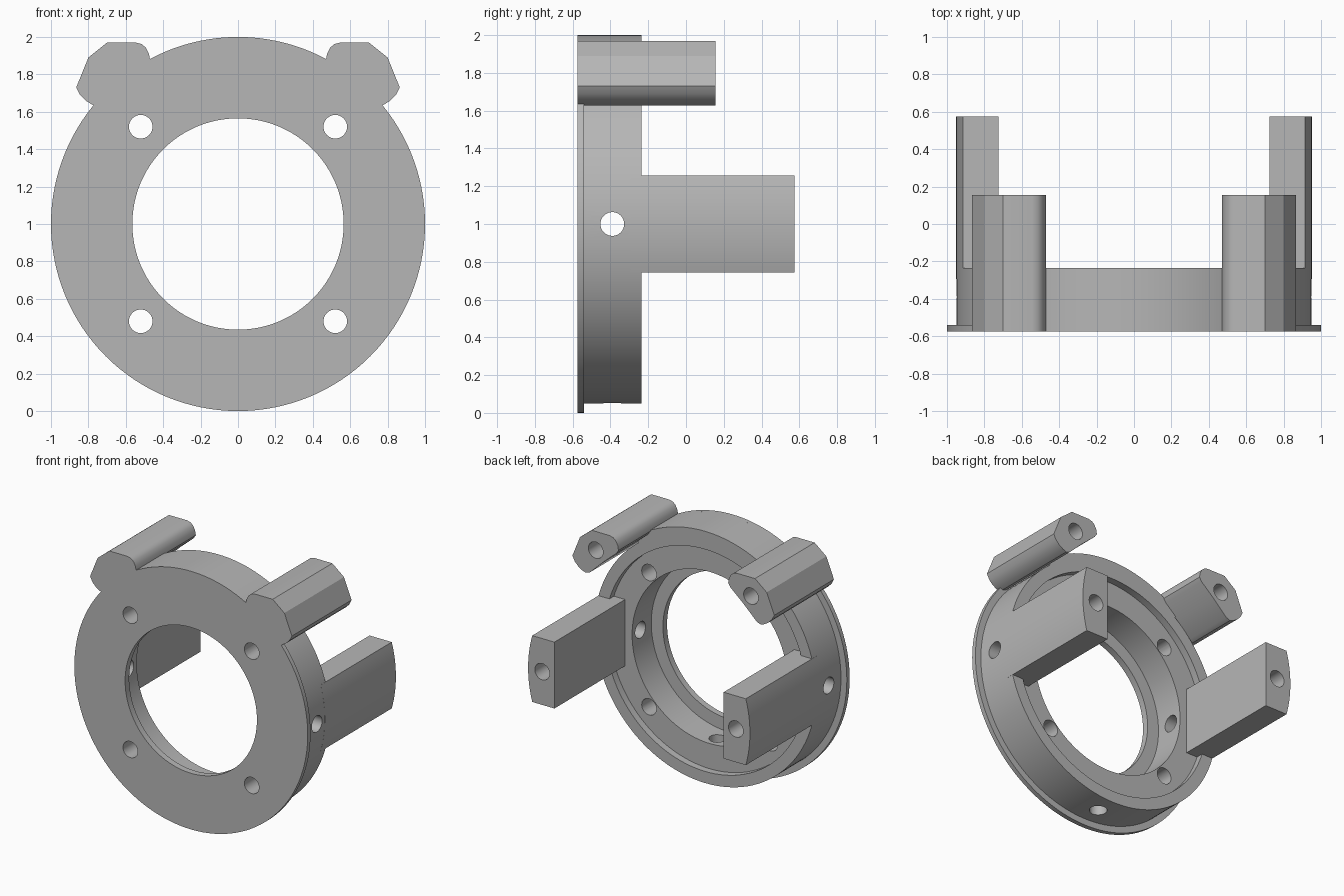
import bpy, bmesh
from math import sin, cos, pi, asin, radians
from mathutils import Matrix, Vector

cube = bpy.data.objects.get("Cube")
if cube:
    bpy.data.objects.remove(cube, do_unlink=True)

grey = bpy.data.materials.new("plain grey")
grey.use_nodes = True
grey.diffuse_color = (0.47, 0.47, 0.47, 1)
grey.node_tree.nodes["Principled BSDF"].inputs["Base Color"].default_value = (0.47, 0.47, 0.47, 1)

FRONT, BACK, AXIS = -0.575, -0.235, 1.0
HOLE = 0.063


def finish(name, bm):
    bmesh.ops.recalc_face_normals(bm, faces=bm.faces)
    mesh = bpy.data.meshes.new(name)
    bm.to_mesh(mesh)
    bm.free()
    mesh.materials.append(grey)
    ob = bpy.data.objects.new(name, mesh)
    bpy.context.collection.objects.link(ob)
    return ob


def lathe(name, profile, steps=128):
    """Revolve a closed (radius, y) profile about the ring axis."""
    bm = bmesh.new()
    rings = [[bm.verts.new((r * cos(2 * pi * i / steps), y, AXIS + r * sin(2 * pi * i / steps)))
              for r, y in profile] for i in range(steps)]
    for i in range(steps):
        a, b = rings[i], rings[(i + 1) % steps]
        for j in range(len(profile)):
            k = (j + 1) % len(profile)
            bm.faces.new((a[j], a[k], b[k], b[j]))
    return finish(name, bm)


def prism(name, outline, y0, y1):
    """Extrude an (x, z) outline along y."""
    bm = bmesh.new()
    face = bm.faces.new([bm.verts.new((x, y0, z)) for x, z in outline])
    new = bmesh.ops.extrude_face_region(bm, geom=[face])["geom"]
    bmesh.ops.translate(bm, vec=(0, y1 - y0, 0), verts=[v for v in new if isinstance(v, bmesh.types.BMVert)])
    return finish(name, bm)


def arc(radius, start, end, count=16):
    return [(radius * cos(start + (end - start) * i / count),
             AXIS + radius * sin(start + (end - start) * i / count)) for i in range(count + 1)]


def drill(ob, holes):
    """Cut round holes given as (centre, direction, length)."""
    bm = bmesh.new()
    for centre, direction, length in holes:
        turn = Vector((0, 0, 1)).rotation_difference(Vector(direction)).to_matrix().to_4x4()
        bmesh.ops.create_cone(bm, cap_ends=True, segments=32, radius1=HOLE, radius2=HOLE,
                              depth=length, matrix=Matrix.Translation(centre) @ turn)
    cutter = finish("hole_cutter", bm)
    cutter.hide_render = True
    mod = ob.modifiers.new("holes", "BOOLEAN")
    mod.operation, mod.solver, mod.object = "DIFFERENCE", "EXACT", cutter
    bpy.context.view_layer.objects.active = ob
    bpy.ops.object.modifier_apply(modifier=mod.name)
    bpy.data.objects.remove(cutter, do_unlink=True)


# Flanged ring with a stepped bore
ring = lathe("flanged_ring", [(0.565, FRONT), (1, FRONT), (1, -0.54), (0.95, -0.54), (0.95, BACK),
                              (0.86, BACK), (0.86, -0.29), (0.665, -0.29), (0.665, -0.525), (0.565, -0.525)])
holes = [((0.52 * sx, -0.4, AXIS + 0.52 * sz), (0, 1, 0), 1) for sx in (-1, 1) for sz in (-1, 1)]
holes += [((0.8 * s, -0.39, AXIS), (1, 0, 0), 0.5) for s in (-1, 1)]
holes.append(((0, -0.39, AXIS - 0.8), (0, 0, 1), 0.5))
drill(ring, holes)
parts = [ring]

# Full-radius crown between the posts
crown = arc(1.0, radians(53), radians(127), 32) + arc(0.9, radians(127), radians(53), 32)
parts.append(prism("crown", crown, FRONT, BACK))

# Rounded posts and flat-sided arms, one of each per side
half = 0.257
swing = asin(half / 0.9505)
post_outline = [(0.47, 1.875), (0.476, 1.91), (0.493, 1.943), (0.515, 1.962), (0.545, 1.97),
                (0.70, 1.97), (0.80, 1.89), (0.865, 1.73), (0.845, 1.69), (0.815, 1.66),
                (0.78, 1.638), (0.75, 1.627), (0.715, 1.64), (0.60, 1.75), (0.49, 1.845)]
arm_outline = [(0.725, AXIS - half)] + arc(0.9505, -swing, swing) + [(0.725, AXIS + half)]
for side, s in (("left", 1), ("right", -1)):
    post = prism(side + "_post", [(s * x, z) for x, z in post_outline], FRONT, 0.155)
    drill(post, [((s * 0.665, 0.155, 1.825), (0, 1, 0), 0.6)])
    arm = prism(side + "_arm", [(s * x, z) for x, z in arm_outline], -0.295, 0.575)
    drill(arm, [((s * 0.83, 0.575, AXIS), (0, 1, 0), 0.6)])
    parts += [post, arm]

# Smooth the curved walls, keep edges sharp
bpy.ops.object.select_all(action="DESELECT")
for ob in parts:
    ob.select_set(True)
bpy.context.view_layer.objects.active = ring
bpy.ops.object.shade_smooth_by_angle(angle=radians(28))
